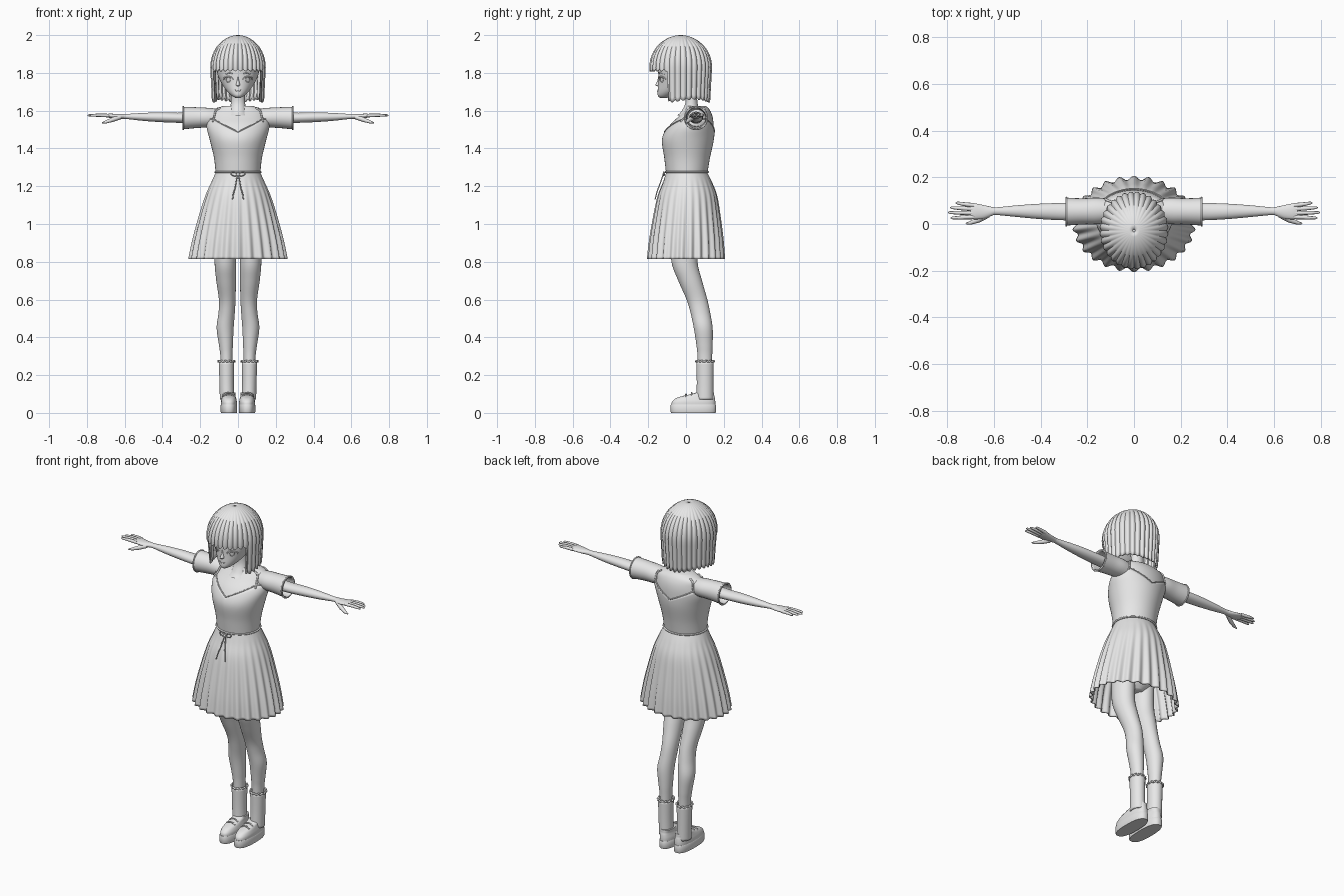
import bpy, bmesh
from math import sin, cos, pi, radians, sqrt, exp
from mathutils import Vector

old = bpy.data.objects.get("Cube")
if old:
    bpy.data.objects.remove(old, do_unlink=True)

GREY = (0.8, 0.8, 0.8, 1)
mat = bpy.data.materials.new("plain grey")
mat.use_nodes = True
mat.diffuse_color = GREY
mat.node_tree.nodes["Principled BSDF"].inputs["Base Color"].default_value = GREY


def add(name, data, mirror=False, thick=0):
    ob = bpy.data.objects.new(name, data)
    bpy.context.collection.objects.link(ob)
    data.materials.append(mat)
    if thick:
        mod = ob.modifiers.new("thickness", 'SOLIDIFY')
        mod.thickness = thick
        mod.offset = -1
    if mirror:
        mod = ob.modifiers.new("mirror", 'MIRROR')
        mod.use_mirror_merge = False
    return ob


def loft(name, rings, caps=True, mirror=False, thick=0):
    """Skin a list of equal-length closed rings."""
    bm = bmesh.new()
    vs = [[bm.verts.new(p) for p in r] for r in rings]
    n = len(vs[0])
    for a, b in zip(vs, vs[1:]):
        for i in range(n):
            j = (i + 1) % n
            bm.faces.new((a[i], a[j], b[j], b[i]))
    if caps:
        bm.faces.new(vs[0])
        bm.faces.new(vs[-1])
    bmesh.ops.recalc_face_normals(bm, faces=bm.faces)
    me = bpy.data.meshes.new(name)
    bm.to_mesh(me)
    bm.free()
    me.shade_smooth()
    me.set_sharp_from_angle(angle=radians(50))
    return add(name, me, mirror, thick)


def tube(name, pts, radii, mirror=False, cyclic=False):
    cu = bpy.data.curves.new(name, 'CURVE')
    cu.dimensions = '3D'
    cu.bevel_depth = 1
    cu.bevel_resolution = 2
    cu.use_fill_caps = True
    sp = cu.splines.new('POLY')
    sp.points.add(len(pts) - 1)
    sp.use_cyclic_u = cyclic
    for k, (pt, p) in enumerate(zip(sp.points, pts)):
        pt.co = (*p, 1)
        pt.radius = radii[k] if isinstance(radii, (list, tuple)) else radii
    sp.use_smooth = True
    return add(name, cu, mirror)


def spline(rows, steps=5):
    """Catmull-Rom through rows of numbers."""
    rows = [Vector(r) for r in rows]
    out = []
    for i in range(len(rows) - 1):
        b, c = rows[i], rows[i + 1]
        a, d = rows[max(i - 1, 0)], rows[min(i + 2, len(rows) - 1)]
        for k in range(steps):
            t = k / steps
            out.append(0.5 * (2 * b + (c - a) * t + (2 * a - 5 * b + 4 * c - d) * t * t
                              + (3 * b - a - 3 * c + d) * t ** 3))
    return out + [rows[-1]]


def angles(n):
    return [2 * pi * i / n for i in range(n)]


def section(row, a, grow=0, cx=0):
    """Point of a level oval: row = z, half width, front y, back y; a = 0 is front."""
    z, w, f, b = row
    return Vector((cx + (w + grow) * sin(a), (f + b) / 2 - ((b - f) / 2 + grow) * cos(a), z))


def ovals(rows, n=40, cx=0):
    return [[section(r, a, 0, cx) for a in angles(n)] for r in spline(rows)]


def at(rows, z):
    """Interpolate rows sorted by rising z."""
    for a, b in zip(rows, rows[1:]):
        if z <= b[0]:
            return a.lerp(b, max(0, (z - a[0]) / max(b[0] - a[0], 1e-6)))
    return rows[-1]


# Head, neck and face
head = [(1.668, .014, -.138, -.10), (1.68, .034, -.149, -.06), (1.705, .06, -.15, -.01),
        (1.75, .09, -.147, .06), (1.80, .11, -.147, .09), (1.88, .114, -.15, .10),
        (1.94, .085, -.12, .08), (1.96, .04, -.07, .03)]
loft("head", ovals(head))
loft("neck", ovals([(1.575, .06, -.045, .08), (1.60, .046, -.022, .07),
                    (1.65, .037, -.002, .06), (1.74, .036, -.01, .055)]))
loft("nose", ovals([(1.728, .003, -.146, -.13), (1.735, .011, -.162, -.13),
                    (1.755, .007, -.153, -.13), (1.78, .003, -.147, -.13)], 12))
skin = spline(head)


def face_point(x, z, out=.001):
    r = at(skin, z)
    c = sqrt(max(0, 1 - (x / r[1]) ** 2))
    return Vector((x, (r[2] + r[3]) / 2 - (r[3] - r[2]) / 2 * c - out, z))


tube("mouth", [face_point(x * .006, 1.703 + .001 * x * x) for x in range(-3, 4)], .002)
tube("upper_eyelid", [face_point(.052 + .024 * cos(a), 1.765 + .015 * sin(a))
                      for a in [pi * k / 10 for k in range(11)]], .0035, True)
tube("iris", [face_point(.052 + .011 * cos(a), 1.764 + .013 * sin(a))
              for a in angles(16)], .002, True, True)
tube("eyebrow", [face_point(.03 + .009 * k, 1.796 + .004 * sin(k)) for k in range(6)], .002, True)

# Hair: ridged dome, short fringe, long sides and back
HAIR_N, STRANDS = 192, 32


def hair_point(a, s):
    side = abs(a if a < pi else a - 2 * pi)
    ridge = abs(sin(a * STRANDS / 2))
    low = 1.808 if side < radians(64) else 1.65 + .008 * cos(3 * a)
    low += .012 * (1 - ridge)
    if s < .6:
        phi = .04 + (pi / 2 - .04) * s / .6
        r, z = sin(phi), 1.83 + .17 * cos(phi)
    else:
        z = 1.83 + (low - 1.83) * (s - .6) / .4
        r = 1 - .06 * (1.83 - z) / .18
    r *= .955 + .05 * ridge * min(1, s * 3)
    return Vector((.147 * r * sin(a), -.028 - .166 * r * cos(a), z))


loft("hair", [[hair_point(a, k / 20) for a in angles(HAIR_N)] for k in range(21)],
     caps=False, thick=.012)

# Blouse body and dress bodice
torso = [(1.265, .113, -.10, .108), (1.35, .122, -.11, .122), (1.45, .146, -.122, .143),
         (1.52, .162, -.088, .146), (1.57, .15, -.038, .14), (1.605, .135, -.005, .125),
         (1.625, .075, .0, .105)]
loft("blouse", ovals(torso, 48))
body = spline(torso)


def neckline(a):
    return 1.487 + .068 * min(1, abs(sin(a)) / .8)


def bodice_point(a, t):
    z = 1.265 + (neckline(a) - 1.265) * t
    return section(at(body, z), a, .005)


loft("bodice", [[bodice_point(a, k / 16) for a in angles(64)] for k in range(17)],
     caps=False, thick=.008)
tube("neckline_trim", [bodice_point(a, 1) for a in angles(64)], .003, cyclic=True)
for label, a0, a1 in (("front", .95, .95), ("back", pi - .9, pi - .95)):
    tube(label + "_strap", [section(at(body, 1.54 + .075 * k / 6), a0 + (a1 - a0) * k / 6, .004)
                            for k in range(7)], .005, True)

# Pleated skirt
skirt_rows = spline([(.815, .256, -.198, .198), (.92, .236, -.188, .192), (1.05, .203, -.168, .178),
                     (1.15, .172, -.148, .163), (1.22, .142, -.122, .138), (1.275, .117, -.104, .112)])


def skirt_point(r, a):
    depth = min(1, max(0, (1.25 - r[0]) / .43))
    return section(r, a, .009 * depth * cos(26 * a))


loft("skirt", [[skirt_point(r, a) for a in angles(208)] for r in skirt_rows],
     caps=False, thick=.005)
waist = at(body, 1.275)
tube("waistband", [section((1.275, *waist[1:]), a, .007) for a in angles(64)], .005, cyclic=True)

# Bow with two hanging tails
tube("bow_knot", [(-.006, -.118, 1.262), (.006, -.118, 1.262)], .008)
tube("bow_loop", [(.005 + .016 * (1 - cos(a)), -.118, 1.262 + .010 * sin(a) + .003 * (1 - cos(a)))
                  for a in angles(20)], .003, True, True)
tube("bow_tail", [section(at(skirt_rows, z), x / .14, .013) for x, z in
                  ((.003, 1.26), (.008, 1.23), (.013, 1.19), (.019, 1.16), (.021, 1.13))],
     .003, True)

# Sleeves, arms and hands (built on the left, mirrored)


def limb(name, rows, n=24, **kw):
    """Loft along x: rows = x, y, z, y radius, z radius."""
    return loft(name, [[(r[0], r[1] + r[3] * cos(a), r[2] + r[4] * sin(a)) for a in angles(n)]
                       for r in spline(rows)], mirror=True, **kw)


limb("sleeve", [(.11, .058, 1.56, .05, .05), (.16, .056, 1.563, .057, .052),
                (.22, .054, 1.563, .056, .055), (.293, .053, 1.561, .06, .06)],
     caps=False, thick=.006)
tube("sleeve_hem", [(.29, .053 + .06 * cos(a), 1.561 + .06 * sin(a)) for a in angles(32)],
     .004, True, True)
limb("arm", [(.2, .053, 1.563, .036, .032), (.3, .053, 1.562, .037, .027),
             (.4, .054, 1.565, .033, .026), (.5, .055, 1.567, .025, .021),
             (.58, .055, 1.569, .017, .014), (.605, .055, 1.57, .017, .013)])
limb("palm", [(.6, .055, 1.57, .016, .013), (.64, .052, 1.57, .028, .013),
              (.68, .054, 1.573, .034, .011), (.70, .055, 1.574, .031, .008)])
for label, y0, y1, tip in (("little", .08, .09, .765), ("ring", .064, .07, .787),
                           ("middle", .047, .049, .797), ("index", .03, .026, .785)):
    tube(label + "_finger", [(.685, y0, 1.574), ((.69 + tip) / 2, (y0 + y1) / 2, 1.576),
                             (tip - .008, y1, 1.575), (tip, y1, 1.574)],
         (.0095, .0085, .006, .002), True)
tube("thumb", [(.625, .04, 1.566), (.665, .018, 1.552), (.70, .005, 1.54), (.72, .002, 1.535)],
     (.013, .012, .008, .003), True)

# Hips and legs
loft("hips", ovals([(.87, .04, -.05, .05), (.91, .10, -.08, .08), (1.0, .128, -.09, .10),
                    (1.12, .125, -.085, .10), (1.26, .105, -.08, .09)]))


def column(name, rows, n=28, **kw):
    """Loft along z: rows = z, x, y, x radius, y radius."""
    return loft(name, [[(r[1] + r[3] * sin(a), r[2] - r[4] * cos(a), r[0]) for a in angles(n)]
                       for r in spline(rows)], mirror=True, **kw)


column("leg", [(.08, .06, .1, .028, .036), (.28, .061, .1, .031, .038), (.36, .064, .098, .037, .043),
               (.45, .068, .091, .045, .05), (.53, .060, .076, .043, .052), (.6, .057, .058, .044, .055),
               (.7, .063, .022, .052, .063), (.8, .067, -.008, .057, .069),
               (.95, .066, -.01, .058, .075)])

# Socks and shoes
column("sock", [(.07, .058, .1, .038, .045), (.16, .06, .101, .038, .044),
                (.272, .061, .101, .041, .046)], caps=False, thick=.006)
tube("sock_frill", [(.061 + (.042 + .002 * cos(12 * a)) * sin(a),
                     .101 - (.046 + .002 * cos(12 * a)) * cos(a), .273 + .003 * sin(12 * a))
                    for a in angles(72)], .005, True, True)


def shoe_ring(z, w, f, b):
    """Blunt oval outline for one foot."""
    ring = []
    for a in angles(40):
        s, c = sin(a), cos(a)
        ring.append((.048 + w * abs(s) ** .8 * (1 if s > 0 else -1),
                     (f + b) / 2 - (b - f) / 2 * abs(c) ** .8 * (1 if c > 0 else -1), z))
    return ring


loft("sole", [shoe_ring(*r) for r in ((0, .042, -.078, .156), (.006, .044, -.081, .159),
                                      (.04, .044, -.081, .159), (.044, .042, -.079, .157))],
     mirror=True)
loft("shoe_upper", [shoe_ring(*r) for r in spline([
    (.04, .042, -.077, .155), (.06, .042, -.073, .155), (.078, .038, -.052, .153),
    (.09, .035, -.015, .15), (.1, .034, .03, .149), (.108, .034, .055, .148)])], mirror=True)
for k in range(2):
    y = .0 + .03 * k
    tube("shoe_lace", [(.048 + .03 * sin(t), y, .075 + .008 * k + .024 * cos(t))
                       for t in [-1.2 + .3 * i for i in range(9)]], .004, True)
